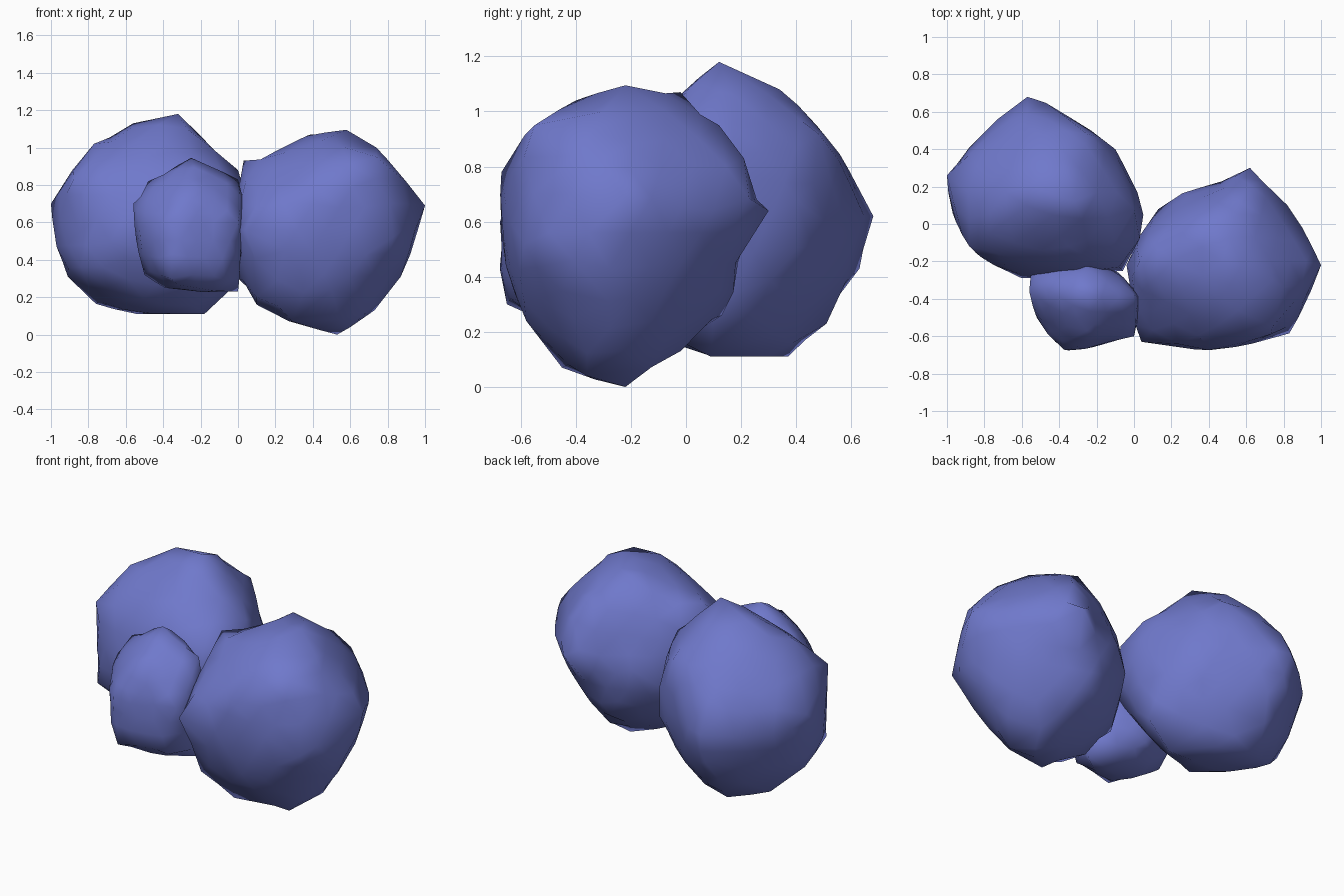
import bpy, bmesh
from mathutils import Vector
from mathutils.bvhtree import BVHTree

mat = bpy.data.materials.new("blue")
mat.diffuse_color = (0.16, 0.19, 0.60, 1)


def hull_of(points):
    """Search tree of the convex hull around some points."""
    bm = bmesh.new()
    for p in points:
        bm.verts.new(p)
    bmesh.ops.convex_hull(bm, input=list(bm.verts))
    bmesh.ops.triangulate(bm, faces=bm.faces)
    tree = BVHTree.FromBMesh(bm)
    bm.free()
    return tree


def lump(name, centre, bumps):
    """Icosphere whose radius follows the peaks around it."""
    c = Vector(centre)
    pts = [Vector(b) - c for b in bumps]
    hull = hull_of(pts)
    bm = bmesh.new()
    bmesh.ops.create_icosphere(bm, subdivisions=3, radius=1)
    verts = list(bm.verts)
    dirs = [v.co.normalized() for v in verts]
    # average of a rounded radius and the tight hull radius
    for v, d in zip(verts, dirs):
        w = [1 / ((d - p.normalized()).length ** 4 + 1e-4) for p in pts]
        soft = sum(k * p.length for k, p in zip(w, pts)) / sum(w)
        tight = hull.ray_cast(Vector(), d)[3] or soft
        v.co = d * (0.35 * soft + 0.65 * tight)
    # pull the nearest vertex out to each peak
    for p in pts:
        i = min(range(len(dirs)), key=lambda k: (dirs[k] - p.normalized()).length)
        verts[i].co = p
    bmesh.ops.translate(bm, verts=verts, vec=c)
    mesh = bpy.data.meshes.new(name)
    bm.to_mesh(mesh)
    bm.free()
    mesh.materials.append(mat)
    mesh.shade_smooth()
    bpy.context.collection.objects.link(bpy.data.objects.new(name, mesh))


# large boulder at the back left
lump("back_boulder", (-0.47, 0.17, 0.62), [
    (-.32, .12, 1.18), (-.56, .2, 1.13), (-.38, .34, 1.08), (-1, .26, .70),
    (-.97, .06, .47), (-.57, .68, .62), (-.77, .06, 1.02), (-.88, -.12, .83),
    (-.91, .15, .31), (-.76, .27, .165), (-.54, .37, .11), (-.35, .3, .11),
    (-.18, .09, .11), (.05, .05, .62), (0, .08, .88), (-.02, .22, .77),
    (-.6, -.29, .5), (-.85, -.15, .55), (-.32, -.27, .6), (-.06, -.25, .6),
    (-.23, .5, .6), (-.52, .51, .23), (-.25, .48, .92), (-.88, .41, .6),
    (-.73, .56, .6), (-.35, -.12, .98), (-.5, -.12, .19), (-.02, .1, .26),
    (-.1, .4, .5), (-.1, .4, .68), (-.57, .63, .43), (-.57, .59, .79),
    (-.84, -.16, .36), (-.32, -.25, .8), (-.08, -.23, .78), (.03, -.08, .78)])

# large boulder on the right
lump("right_boulder", (0.47, -0.2, 0.56), [
    (.58, -.22, 1.095), (1, -.22, .69), (.53, -.22, 0), (.62, .30, .64),
    (.39, -.02, 1.07), (.56, .12, .95), (.62, .21, .83), (.2, -.2, .98),
    (.03, -.2, .93), (.74, -.3, 1.0), (.74, -.55, .95), (.82, .1, .64),
    (.87, -.4, .84), (.87, -.28, .31), (.73, -.22, .13), (.53, -.02, .13),
    (.29, -.45, .07), (.6, -.36, .04), (.1, -.5, .2), (.5, -.58, .24),
    (.42, -.67, .78), (.83, -.585, .52), (.04, -.63, .56), (.25, -.65, .45),
    (.26, .165, .6), (.13, .08, .5), (0, -.2, .3), (.1, -.3, .16),
    (.42, .13, .26), (.45, -.4, 1.04), (-.04, -.22, .6), (.63, -.64, .6),
    (.92, -.41, .46), (.9, -.02, .65), (.45, .2, .65), (.55, .18, .45)])

# small boulder at the front left
lump("front_boulder", (-0.26, -0.39, 0.58), [
    (-.56, -.36, .7), (-.25, -.37, .945), (-.48, -.34, .82), (0, -.38, .83),
    (0, -.6, .6), (-.37, -.675, .6), (-.13, -.63, .6), (-.52, -.5, .5),
    (-.5, -.38, .32), (-.39, -.4, .25), (0, -.4, .23), (-.36, -.65, .3),
    (.03, -.4, .5), (-.25, -.2, .6), (-.25, -.57, .82), (-.46, -.59, .6),
    (-.55, -.25, .6), (-.07, -.58, .29), (-.25, -.2, .32), (-.25, -.24, .84),
    (-.13, -.5, .235)])
